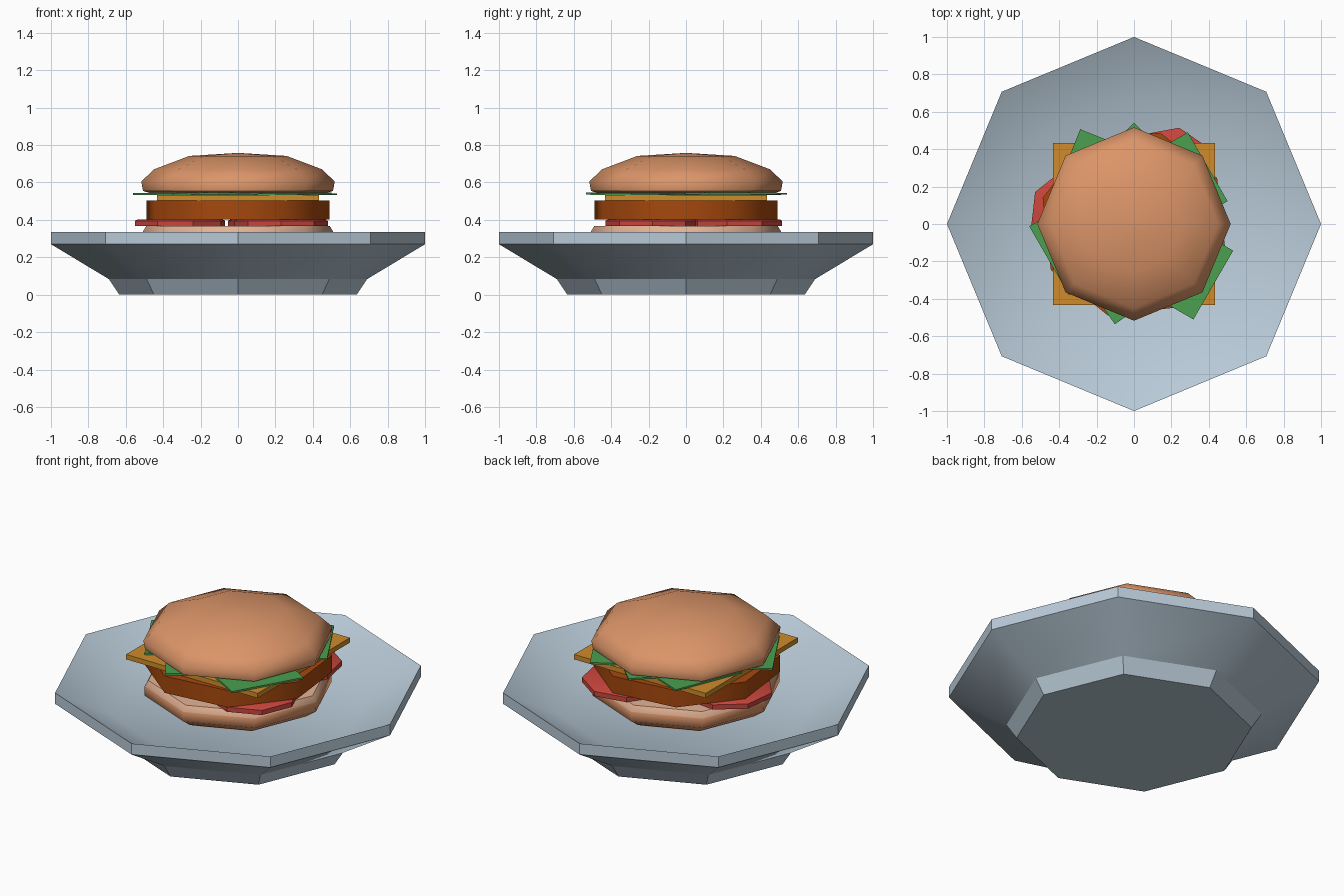
import bpy, bmesh, math
from mathutils import Matrix

if "Cube" in bpy.data.objects:
    bpy.data.objects.remove(bpy.data.objects["Cube"])


def material(name, rgb):
    m = bpy.data.materials.new(name)
    m.diffuse_color = (*rgb, 1)
    m.use_nodes = True
    m.node_tree.nodes["Principled BSDF"].inputs["Base Color"].default_value = m.diffuse_color
    return m


PLATE = material("plate blue grey", (0.48, 0.59, 0.68))
CRUST = material("bun crust", (0.71, 0.30, 0.14))
CRUMB = material("bun crumb", (0.78, 0.45, 0.30))
MEAT = material("patty brown", (0.38, 0.065, 0.004))
RED = material("tomato red", (0.58, 0.06, 0.045))
CHEESE = material("cheese orange", (0.62, 0.26, 0.025))
GREEN = material("lettuce green", (0.07, 0.35, 0.08))


def finish(name, bm, mats, angle, rule=None):
    bmesh.ops.recalc_face_normals(bm, faces=bm.faces)
    if rule:
        for f in bm.faces:
            f.material_index = rule(f.calc_center_median().z)
    me = bpy.data.meshes.new(name)
    bm.to_mesh(me)
    bm.free()
    for m in mats:
        me.materials.append(m)
    ob = bpy.data.objects.new(name, me)
    bpy.context.collection.objects.link(ob)
    bpy.ops.object.select_all(action='DESELECT')
    ob.select_set(True)
    bpy.context.view_layer.objects.active = ob
    bpy.ops.object.shade_smooth_by_angle(angle=math.radians(angle))
    return ob


def lathe(name, profile, mats, at=(0, 0), turn=0, angle=30, rule=None, n=8):
    """Eight-sided turned form from (radius, height) points, capped at both ends."""
    bm = bmesh.new()
    rings = []
    for r, z in profile:
        rings.append([bm.verts.new((at[0] + r * math.cos(a), at[1] + r * math.sin(a), z))
                      for a in (math.radians(turn) + math.tau * i / n for i in range(n))])
    for lo, hi in zip(rings, rings[1:]):
        for i in range(n):
            j = (i + 1) % n
            bm.faces.new((lo[i], lo[j], hi[j], hi[i]))
    bm.faces.new(rings[0])
    bm.faces.new(rings[-1])
    return finish(name, bm, mats, angle, rule)


def slab(name, centre, size, z0, z1, turn, mat):
    bm = bmesh.new()
    mtx = (Matrix.Translation((*centre, (z0 + z1) / 2))
           @ Matrix.Rotation(math.radians(turn), 4, 'Z')
           @ Matrix.Diagonal((size, size, z1 - z0, 1)))
    bmesh.ops.create_cube(bm, size=1, matrix=mtx)
    return finish(name, bm, [mat], 30)


# Plate: faceted foot, then flared body with upright rim and dished top
lathe("plate_foot", [(0.635, 0), (0.69, 0.083)], [PLATE])
lathe("plate", [(0.69, 0.083), (1, 0.27), (1, 0.335), (0.69, 0.175)], [PLATE])

# Bottom bun, pale on the cut side, tucked under at the base
lathe("bottom_bun", [(0.32, 0.175), (0.45, 0.235), (0.512, 0.28), (0.51, 0.335), (0.49, 0.368)],
      [CRUST, CRUMB], angle=60, rule=lambda z: int(z > 0.34))

# Three tomato slices
for i, (x, y, t) in enumerate([(-0.31, 0.05, 16), (0.19, 0.27, 33), (0.23, -0.18, 0)]):
    lathe(f"tomato_slice_{i + 1}", [(0.25, 0.367), (0.25, 0.395), (0.235, 0.403)],
          [RED], at=(x, y), turn=t)

# Patty
lathe("patty", [(0.508, 0.403), (0.508, 0.503)], [MEAT], turn=-16, angle=60)

# Cheese slice
slab("cheese_slice", (0, 0), 0.865, 0.503, 0.532, 0, CHEESE)

# Overlapping square lettuce leaves
leaves = [(0.24, -0.22, 60), (-0.27, -0.09, 30), (-0.17, 0.23, -22),
          (0, 0.24, 45), (0.21, 0.20, 30), (-0.05, -0.24, 35)]
for i, (x, y, t) in enumerate(leaves):
    z = 0.532 + 0.0008 * i
    slab(f"lettuce_leaf_{i + 1}", (x, y), 0.425, z, z + 0.01, t, GREEN)

# Top bun, pale underneath
lathe("top_bun", [(0.47, 0.543), (0.508, 0.555), (0.517, 0.605), (0.45, 0.67), (0.26, 0.742),
                  (0.02, 0.757)],
      [CRUST, CRUMB], angle=60, rule=lambda z: int(z < 0.56))
